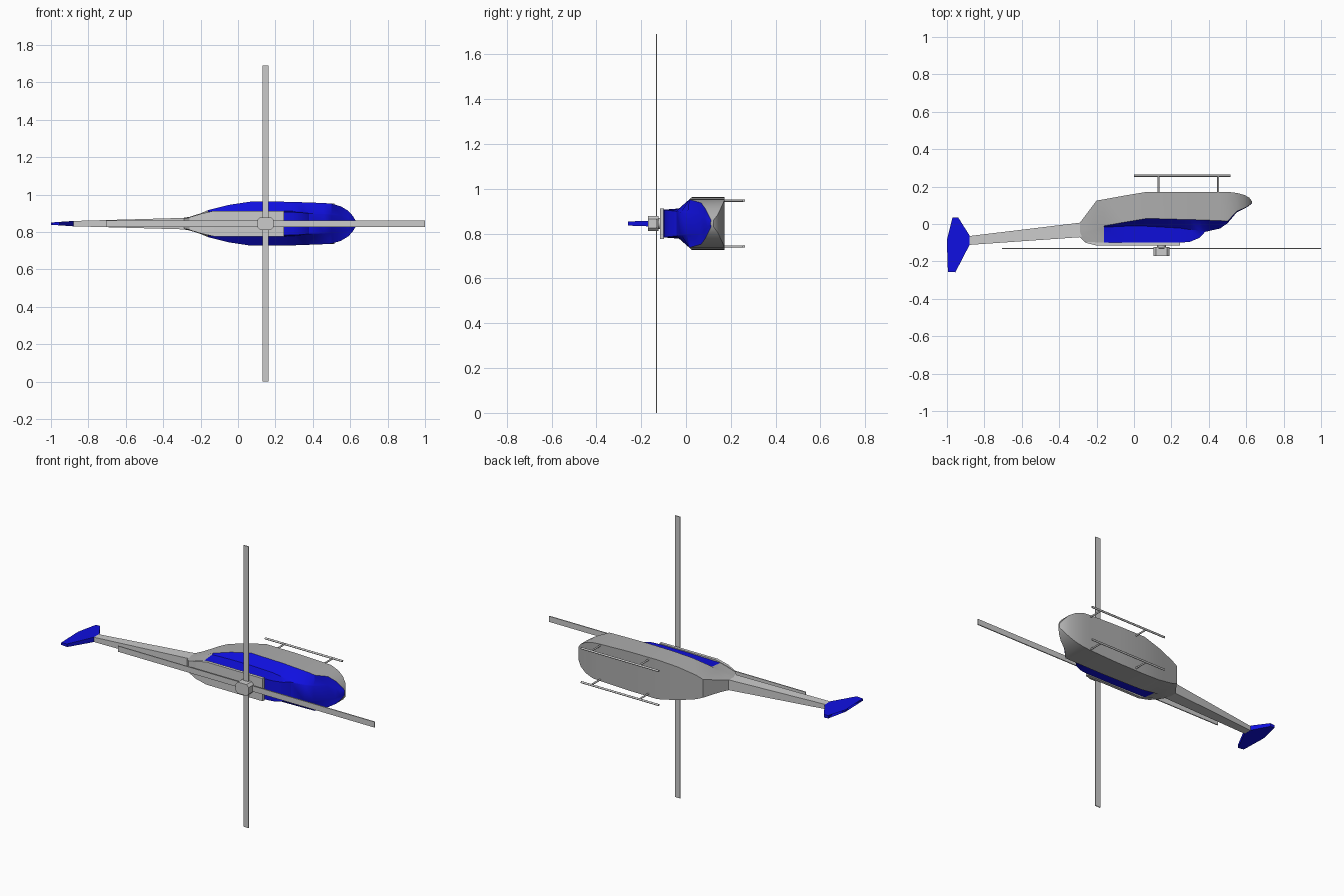
import bpy, bmesh, math
from mathutils import Vector

if "Cube" in bpy.data.objects:
    bpy.data.objects.remove(bpy.data.objects["Cube"])

ZC = 0.845           # height of the centre plane; the craft lies with its top towards -y

blue = bpy.data.materials.new("blue")
blue.diffuse_color = (0.005, 0.005, 0.75, 1)
blue.use_nodes = True
blue.node_tree.nodes["Principled BSDF"].inputs["Base Color"].default_value = blue.diffuse_color
grey = bpy.data.materials.new("grey")
grey.diffuse_color = (0.42, 0.42, 0.42, 1)
grey.use_nodes = True
grey.node_tree.nodes["Principled BSDF"].inputs["Base Color"].default_value = grey.diffuse_color


def finish(bm, name, mats=(), smooth=None):
    bmesh.ops.recalc_face_normals(bm, faces=bm.faces)
    me = bpy.data.meshes.new(name)
    bm.to_mesh(me)
    bm.free()
    for m in mats:
        me.materials.append(m)
    ob = bpy.data.objects.new(name, me)
    bpy.context.collection.objects.link(ob)
    if smooth:
        bpy.ops.object.select_all(action='DESELECT')
        ob.select_set(True)
        bpy.context.view_layer.objects.active = ob
        bpy.ops.object.shade_smooth_by_angle(angle=math.radians(smooth))
    return ob


def loft(name, stations, paint=None, mats=(), smooth=None):
    """Each station: x, then (y, half width) pairs from belly to top, mirrored in z."""
    bm = bmesh.new()
    rings = []
    for x, *half in stations:
        ring = [bm.verts.new((x, y, ZC + w)) for y, w in half]
        ring += [bm.verts.new((x, y, ZC - w)) for y, w in reversed(half)]
        rings.append(ring)
    n = len(rings[0])
    for i, (a, b) in enumerate(zip(rings, rings[1:])):
        for k in range(n):
            f = bm.faces.new((a[k], a[(k + 1) % n], b[(k + 1) % n], b[k]))
            if paint:
                f.material_index = paint(stations[i][0], min(k, n - 2 - k) if k < n - 1 else -1)
    bm.faces.new(rings[0])
    bm.faces.new(rings[-1])
    return finish(bm, name, mats, smooth)


def box(name, lo, hi, bevel=0.0):
    bm = bmesh.new()
    bmesh.ops.create_cube(bm, size=1)
    for v in bm.verts:
        v.co = Vector([lo[i] + (v.co[i] + 0.5) * (hi[i] - lo[i]) for i in range(3)])
    if bevel:
        edges = [e for e in bm.edges
                 if abs(e.verts[0].co.y - e.verts[1].co.y) > 1e-4]
        bmesh.ops.bevel(bm, geom=edges, offset=bevel, segments=1, affect='EDGES')
    return finish(bm, name)


def tube(name, a, b, r, sides=8):
    a, b = Vector(a), Vector(b)
    bm = bmesh.new()
    bmesh.ops.create_cone(bm, cap_ends=True, segments=sides, radius1=r, radius2=r,
                          depth=(b - a).length)
    rot = (b - a).to_track_quat('Z', 'Y')
    for v in bm.verts:
        v.co = rot @ v.co + (a + b) / 2
    return finish(bm, name, smooth=50)


# fuselage: x, belly y, half width, shoulder y, deck y, deck half, roof y, roof half
rows = [
    (-.29, .005, .031, -.03, -.05, .030, -.07, .026),
    (-.26, .045, .036, -.025, -.05, .036, -.098, .032),
    (-.20, .125, .055, -.015, -.03, .053, -.10, .048),
    (-.16, .132, .072, -.01, -.017, .066, -.10, .058),
    (-.05, .152, .100, .010, -.012, .067, -.10, .060),
    (.07, .172, .118, .030, -.012, .068, -.10, .062),
    (.245, .172, .117, .025, -.022, .068, -.10, .062),
    (.30, .172, .116, .024, -.030, .066, -.095, .061),
    (.35, .172, .114, .022, -.035, .064, -.074, .058),
    (.38, .172, .113, .021, -.037, .060, -.042, .055),
    (.46, .172, .110, .018, -.020, .055, -.024, .050),
    (.50, .172, .107, .015, .006, .050, .004, .045),
    (.55, .166, .092, .068, .064, .045, .063, .040),
    (.59, .155, .068, .085, .083, .034, .082, .030),
    (.615, .142, .040, .099, .098, .020, .097, .018),
    (.63, .122, .014, .112, .111, .008, .110, .007),
]


def fuselage_paint(x, band):
    if band == 3:                       # roof strip: glazed ahead of the cowl
        return 1 if x > .24 else 0
    return 1 if band in (1, 2) and x > -.17 else 0


loft("fuselage", [(x, (yb, h), (ys, h), (yd, d), (yt, t))
                  for x, yb, h, ys, yd, d, yt, t in rows],
     fuselage_paint, (grey, blue), 30)

# engine cowl plate on the roof
loft("engine_cowl", [(-.26, (-.095, .034), (-.10, .034)),
                     (-.20, (-.098, .052), (-.115, .052)),
                     (-.13, (-.098, .068), (-.116, .068)),
                     (.245, (-.098, .068), (-.116, .068))])

# tail boom
loft("tail_boom", [(-.28, (.008, .031), (-.07, .031)),
                   (-.885, (-.065, .014), (-.112, .014))])

# tail fin, thinner towards the rear
outline = [(-.88, -.06), (-.94, .035), (-.97, .035), (-.945, -.07), (-1.0, -.085),
           (-1.0, -.105), (-.96, -.115), (-.995, -.257), (-.955, -.258), (-.88, -.113)]
bm = bmesh.new()
sides = [[bm.verts.new((x, y, ZC + s * (.006 + (x + 1) * .07))) for x, y in outline]
         for s in (1, -1)]
for i in range(len(outline)):
    j = (i + 1) % len(outline)
    bm.faces.new((sides[0][i], sides[0][j], sides[1][j], sides[1][i]))
caps = [bm.faces.new(s) for s in sides]
bmesh.ops.triangulate(bm, faces=caps)
finish(bm, "tail_fin", (blue,))

# main rotor
RX = .147
box("rotor_blades_long", (-.705, -.134, ZC - .017), (1.0, -.128, ZC + .017))
box("rotor_blades_cross", (RX - .017, -.1335, 0), (RX + .017, -.1285, 2 * ZC))
box("rotor_hub", (RX - .043, -.17, ZC - .034), (RX + .043, -.122, ZC + .034), .014)
tube("rotor_mast", (RX, -.125, ZC), (RX, -.10, ZC), .025, 12)

# landing skids
for s, side in ((1, "left"), (-1, "right")):
    z = ZC + s * .102
    tube(f"{side}_skid", (0, .258, z), (.515, .258, z), .006)
    for x, place in ((.13, "rear"), (.45, "front")):
        tube(f"{side}_{place}_strut", (x, .16, z), (x, .256, z), .005)
